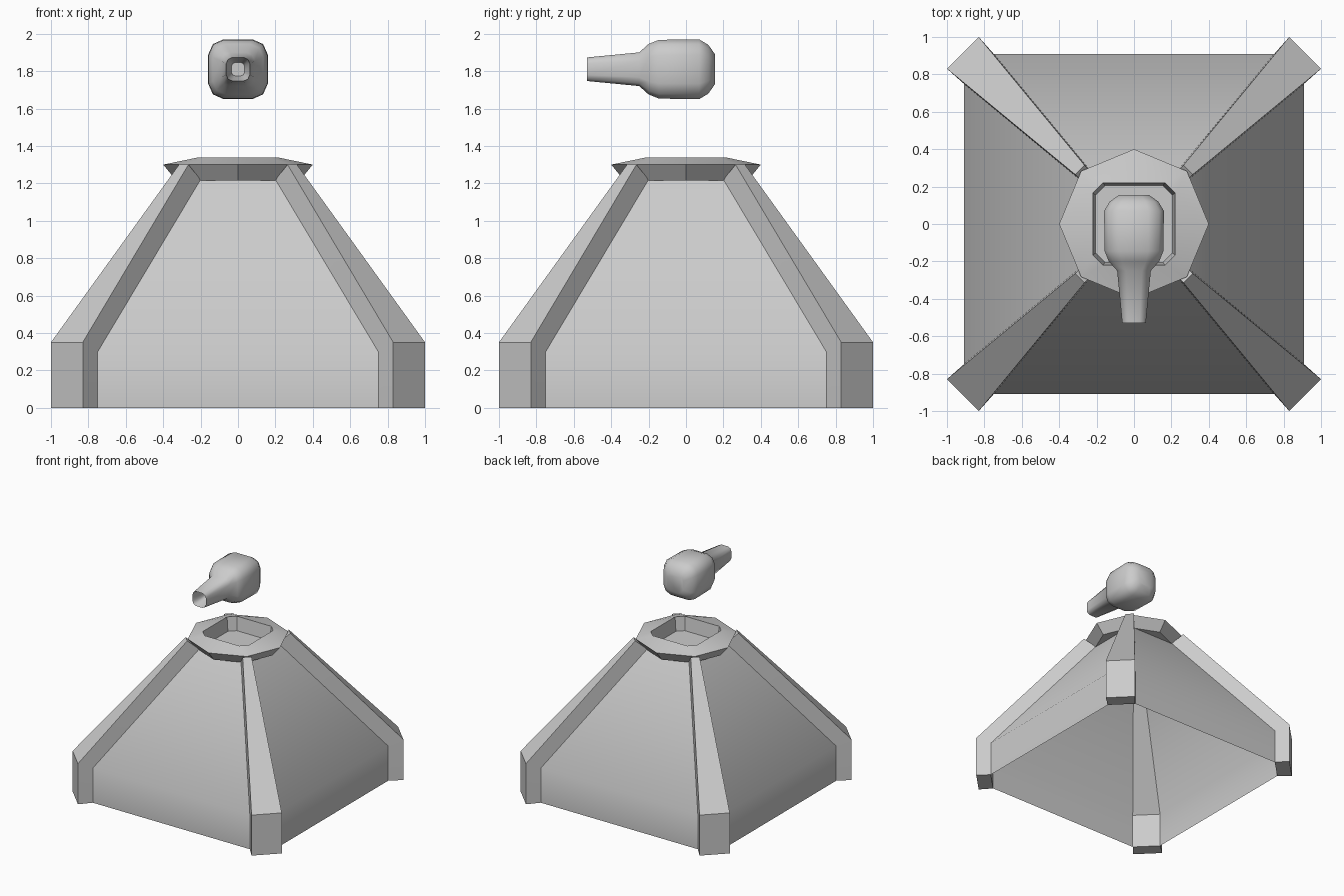
import bpy, math
from mathutils import Matrix

if "Cube" in bpy.data.objects:
    bpy.data.objects.remove(bpy.data.objects["Cube"])


def make(name, verts, faces, angle=40):
    me = bpy.data.meshes.new(name)
    me.from_pydata(verts, [], faces)
    me.update()
    ob = bpy.data.objects.new(name, me)
    bpy.context.collection.objects.link(ob)
    bpy.ops.object.select_all(action='DESELECT')
    ob.select_set(True)
    bpy.context.view_layer.objects.active = ob
    bpy.ops.object.mode_set(mode='EDIT')
    bpy.ops.mesh.select_all(action='SELECT')
    bpy.ops.mesh.normals_make_consistent(inside=False)
    bpy.ops.object.mode_set(mode='OBJECT')
    bpy.ops.object.shade_smooth_by_angle(angle=math.radians(angle))
    return ob


def loft(rings, cap_start=True, cap_end=True):
    n = len(rings[0])
    verts = [v for r in rings for v in r]
    faces = [(k * n + i, k * n + (i + 1) % n, (k + 1) * n + (i + 1) % n, (k + 1) * n + i)
             for k in range(len(rings) - 1) for i in range(n)]
    if cap_start:
        faces.append(tuple(range(n))[::-1])
    if cap_end:
        faces.append(tuple(range((len(rings) - 1) * n, len(rings) * n)))
    return verts, faces


# Corner ribs and thin sloping wall panels, repeated on four sides
outer = [(1.0, .83, 0), (1.0, .83, .35), (.315, .265, 1.3)]
inner = [(.91, .75, 0), (.91, .75, .3), (.245, .2, 1.22)]
rib_rings = [[(a, b, z), (b, a, z), (d, c, w), (c, d, w)]
             for (a, b, z), (c, d, w) in zip(outer, inner)]
rib_v, rib_f = loft(rib_rings)
wall_v = [(y, s * x, z) for y, x, z in inner for s in (-1, 1)]
wall_f = [(0, 1, 3, 2), (2, 3, 5, 4)]
for k in range(4):
    turn = Matrix.Rotation(k * math.pi / 2, 4, 'Z')
    rib = make(f"corner_rib_{k + 1}", rib_v, rib_f)
    wall = make(f"sloped_wall_{k + 1}", wall_v, wall_f)
    # an open sheet has no inside: make it face outward explicitly
    if wall.data.polygons[0].normal.x < 0:
        wall.data.flip_normals()
    rib.data.transform(turn)
    wall.data.transform(turn)


# Octagonal top collar with a recessed chamfered-square socket
def octagon(r, z):
    return [(r * math.cos(i * math.pi / 4), r * math.sin(i * math.pi / 4), z) for i in range(8)]


def socket(h, c, z):
    pts = []
    for k in range(4):
        co, si = round(math.cos(k * math.pi / 2)), round(math.sin(k * math.pi / 2))
        pts += [(h * co - y * si, h * si + y * co, z) for y in (-c, c)]
    return pts


v = octagon(.33, 1.215) + octagon(.4, 1.3) + socket(.22, .165, 1.337) + socket(.205, .155, 1.22)
f = [tuple(range(8))[::-1], tuple(range(24, 32))]
for i in range(8):
    j = (i + 1) % 8
    f.append((i, j, 8 + j, 8 + i))
    f.append((8 + i, 16 + j, 16 + i))
    f.append((8 + i, 8 + j, 16 + j))
    f.append((16 + i, 16 + j, 24 + j, 24 + i))
make("top_collar", v, f, 30)


# Floating turret head: rounded-square sections along y, with a hollow nozzle
def section(y, h):
    quarter = [(1, -.48), (1, .48), (.84, .84)]
    pts = []
    for k in range(4):
        co, si = round(math.cos(k * math.pi / 2)), round(math.sin(k * math.pi / 2))
        pts += [(h * (a * co - b * si), y, 1.81 + h * (a * si + b * co)) for a, b in quarter]
    return pts


profile = [(-.40, .035), (-.53, .063), (-.25, .09), (-.2, .135), (-.145, .157),
           (.07, .16), (.12, .13), (.155, .08)]
make("turret_head", *loft([section(y, h) for y, h in profile]), 50)
